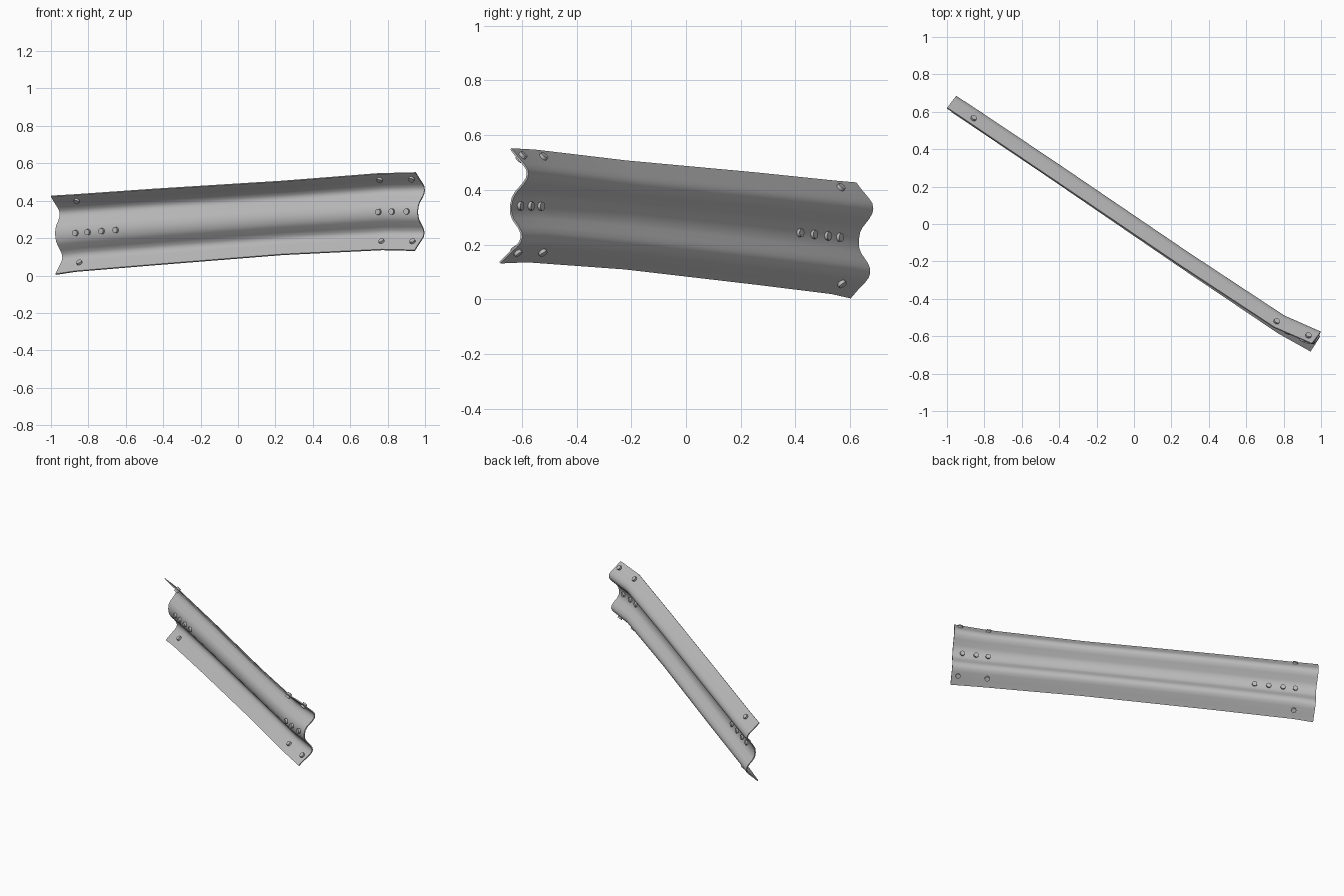
import bpy, bmesh, math
from mathutils import Vector, Matrix

cube = bpy.data.objects.get("Cube")
if cube:
    bpy.data.objects.remove(cube, do_unlink=True)

# Galvanised steel colour
steel = bpy.data.materials.new("galvanised_steel")
steel.use_nodes = True
steel.diffuse_color = (0.5, 0.5, 0.5, 1)
steel.node_tree.nodes["Principled BSDF"].inputs["Base Color"].default_value = (0.5, 0.5, 0.5, 1)

# Stations along the rail: top edge, bottom edge, depth direction
STATIONS = [tuple(Vector(v) for v in s) for s in (
    ((-1.0, .62, .425), (-.975, .60, .006), (.043, .066, 0)),
    ((-.88, .54, .432), (-.87, .53, .022), (.044, .067, 0)),
    ((-.45, .25, .462), (-.45, .247, .057), (.045, .068, 0)),
    ((.24, -.218, .505), (.24, -.225, .112), (.045, .068, 0)),
    ((.75, -.553, .545), (.77, -.582, .138), (.046, .068, 0)),
    ((.95, -.64, .55), (.945, -.68, .134), (.049, .07, 0)),
)]

# Upper half of the double-wave profile: height fraction, depth fraction
HALF = [(0, 0), (.07, .36), (.14, .76), (.18, .94), (.22, 1), (.26, .97),
        (.31, .8), (.38, .47), (.43, .33), (.5, .28)]
HEIGHTS = [h for h, _ in HALF] + [1 - h for h, _ in reversed(HALF[:-1])]


def depth(h):
    h = min(h, 1 - h)
    for (a, da), (b, db) in zip(HALF, HALF[1:]):
        if h <= b + 1e-6:
            return da + (db - da) * (h - a) / (b - a)
    return HALF[-1][1]


def section_point(station, h):
    top, bottom, out = station
    return top.lerp(bottom, h) + out * depth(h)


def surface(x, h):
    """Point and normal of the rail at a given x and height fraction."""
    for i, (a, b) in enumerate(zip(STATIONS, STATIONS[1:])):
        p, q = section_point(a, h), section_point(b, h)
        if x <= q.x or i == len(STATIONS) - 2:
            f = (x - p.x) / (q.x - p.x)
            across = section_point(a, h + .02) - section_point(a, h - .02)
            return p.lerp(q, f), (q - p).cross(across).normalized()


def add_object(name, bm):
    mesh = bpy.data.meshes.new(name)
    bm.to_mesh(mesh)
    bm.free()
    mesh.materials.append(steel)
    obj = bpy.data.objects.new(name, mesh)
    bpy.context.collection.objects.link(obj)
    bpy.ops.object.select_all(action='DESELECT')
    obj.select_set(True)
    bpy.context.view_layer.objects.active = obj
    return obj


# Corrugated rail sheet
bm = bmesh.new()
rows = [[bm.verts.new(section_point(s, h)) for h in HEIGHTS] for s in STATIONS]
for r0, r1 in zip(rows, rows[1:]):
    for j in range(len(HEIGHTS) - 1):
        bm.faces.new((r0[j], r0[j + 1], r1[j + 1], r1[j]))
bmesh.ops.recalc_face_normals(bm, faces=bm.faces)
rail = add_object("guard_rail", bm)
mod = rail.modifiers.new("sheet_thickness", 'SOLIDIFY')
mod.thickness = .007
mod.offset = 0
bpy.ops.object.modifier_apply(modifier=mod.name)
bpy.ops.object.shade_smooth_by_angle(angle=math.radians(40))

# Bolts through the flanges and the centre valley
UPPER, MIDDLE, LOWER = .07, .5, .9
BOLTS = {
    UPPER: (-.86, .76, .93),
    MIDDLE: (-.865, -.8, -.725, -.65, .755, .825, .905),
    LOWER: (-.845, .77, .935),
}
bm = bmesh.new()
for h, xs in BOLTS.items():
    for x in xs:
        point, normal = surface(x, h)
        turn = normal.to_track_quat('Z', 'Y').to_matrix().to_4x4()
        bmesh.ops.create_cone(bm, cap_ends=True, segments=12, radius1=.016,
                              radius2=.016, depth=.032,
                              matrix=Matrix.Translation(point) @ turn)
bolts = add_object("bolts", bm)
bpy.ops.object.shade_smooth_by_angle(angle=math.radians(40))
